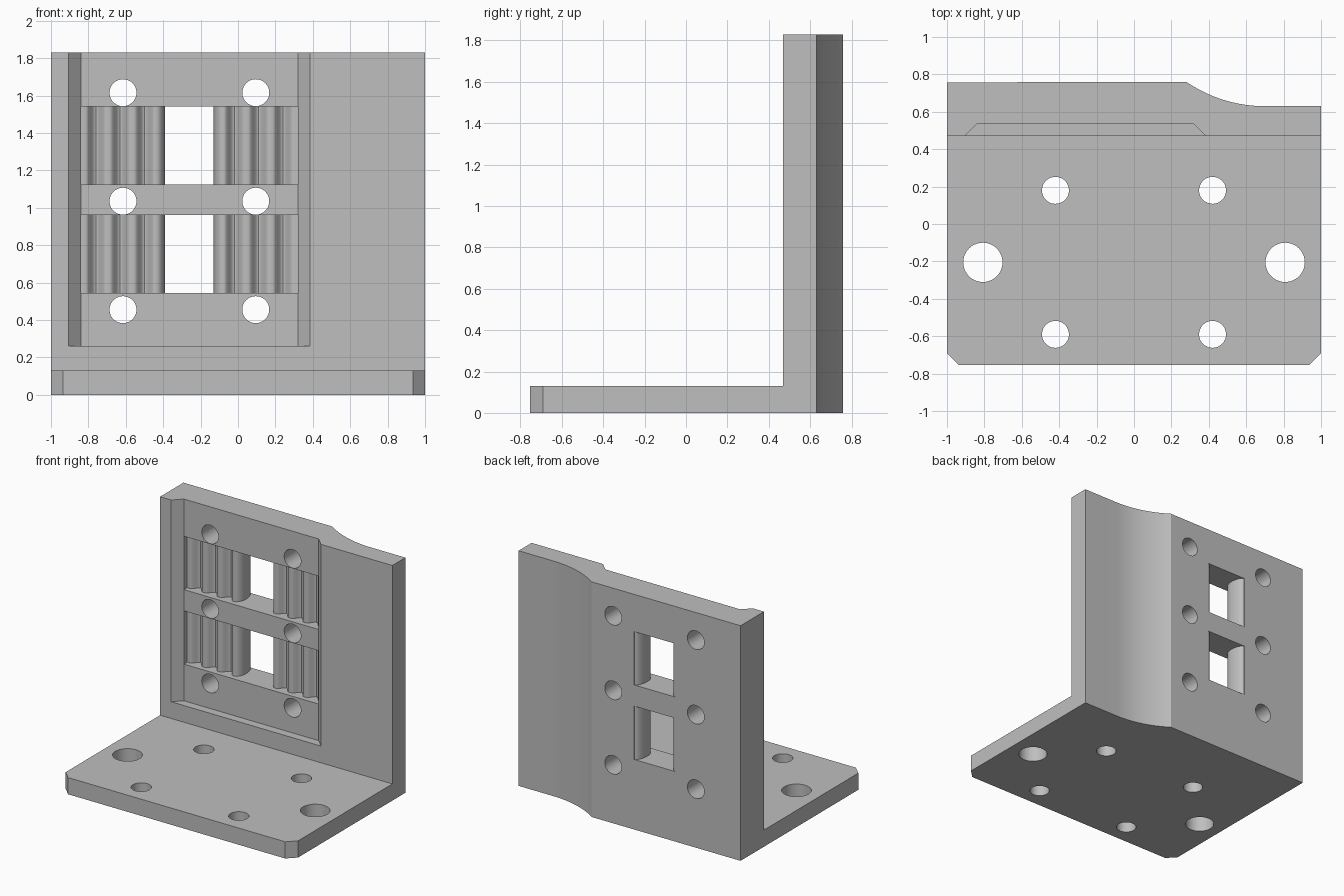
import bpy
import bmesh
from math import sin, cos, pi, radians

cube = bpy.data.objects.get("Cube")
if cube:
    bpy.data.objects.remove(cube, do_unlink=True)

grey = bpy.data.materials.new("plain grey")
grey.use_nodes = True
grey.diffuse_color = (0.52, 0.52, 0.52, 1)
grey.node_tree.nodes["Principled BSDF"].inputs["Base Color"].default_value = (0.52, 0.52, 0.52, 1)


def prism(name, outline, z0, z1):
    """Extrude an outline in plan from z0 up to z1."""
    bm = bmesh.new()
    face = bm.faces.new([bm.verts.new((x, y, z0)) for x, y in outline])
    extruded = bmesh.ops.extrude_face_region(bm, geom=[face])["geom"]
    top = [v for v in extruded if isinstance(v, bmesh.types.BMVert)]
    bmesh.ops.translate(bm, vec=(0, 0, z1 - z0), verts=top)
    bmesh.ops.recalc_face_normals(bm, faces=bm.faces)
    mesh = bpy.data.meshes.new(name)
    bm.to_mesh(mesh)
    bm.free()
    mesh.materials.append(grey)
    obj = bpy.data.objects.new(name, mesh)
    bpy.context.collection.objects.link(obj)
    return obj


def drill(radius, location, along_y=False):
    """Make a round cutter, upright or lying along y."""
    bpy.ops.mesh.primitive_cylinder_add(vertices=48, radius=radius, depth=0.6, location=location,
                                        rotation=(pi / 2 if along_y else 0, 0, 0))
    obj = bpy.context.object
    obj.name = "hole_cutter"
    obj.data.materials.append(grey)
    return obj


def combine(target, tool, operation):
    """Apply a boolean and remove its tool."""
    tool.hide_render = True
    mod = target.modifiers.new("boolean", "BOOLEAN")
    mod.operation = operation
    mod.solver = "EXACT"
    mod.object = tool
    bpy.context.view_layer.objects.active = target
    bpy.ops.object.modifier_apply(modifier=mod.name)
    bpy.data.objects.remove(tool, do_unlink=True)


# Upright wall, thinned on one side by a concave sweep
sweep_r = 0.744
sweep_end = 0.6
sweep = [(0.7 - sweep_r * sin(a), 0.63 + sweep_r * (1 - cos(a)))
         for a in [sweep_end * i / 16 for i in range(17)]]
wall = [(-1, 0.47), (1, 0.47), (1, 0.63)] + sweep + [(-1, 0.757)]
bracket = prism("angle_bracket", wall, 0, 1.83)

# Base plate with clipped front corners
base = prism("base_plate", [(-0.935, -0.755), (0.935, -0.755), (1, -0.69), (1, 0.6),
                            (-1, 0.6), (-1, -0.69)], 0, 0.13)
combine(bracket, base, "UNION")

# Shallow recess with sloping sides, open at the top
recess = prism("recess_cutter", [(-0.935, 0.44), (0.415, 0.44), (0.32, 0.535), (-0.84, 0.535)], 0.26, 2)
combine(bracket, recess, "DIFFERENCE")

# Half outline of a toothed pocket: grooves, then a rounded nose into the through slot
middle = -0.26
floor = 0.575
half = [(0.58, 0.525), (0.58, floor)]
for centre in (0.5, 0.37, 0.24):
    for i in range(-8, 9):
        half.append((centre - 0.055 * i / 8, floor + 0.025 * (1 + cos(pi * i / 8))))
for i in range(1, 9):
    a = pi / 2 * i / 8
    half.append((0.18 - 0.05 * sin(a), floor + 0.08 * (1 - cos(a))))
for i in range(1, 9):
    a = pi / 2 * i / 8
    half.append((0.175 - 0.045 * cos(a), 0.655 + 0.1 * sin(a)))
half.append((0.175, 0.85))
pocket = [(middle - u, y) for u, y in half] + [(middle + u, y) for u, y in reversed(half)]
for z0, z1 in ((0.545, 0.96), (1.125, 1.54)):
    combine(bracket, prism("pocket_cutter", pocket, z0, z1), "DIFFERENCE")

# Screw holes through the wall
for x in (-0.615, 0.095):
    for z in (0.455, 1.035, 1.615):
        combine(bracket, drill(0.072, (x, 0.62, z), True), "DIFFERENCE")

# Small and large mounting holes through the base
for side in (-1, 1):
    for y in (0.18, -0.59):
        combine(bracket, drill(0.072, (side * 0.42, y, 0.06)), "DIFFERENCE")
    combine(bracket, drill(0.105, (side * 0.808, -0.205, 0.06)), "DIFFERENCE")

# Smooth the curved walls and keep the machined edges crisp
bpy.ops.object.select_all(action="DESELECT")
bracket.select_set(True)
bpy.context.view_layer.objects.active = bracket
bpy.ops.object.shade_smooth_by_angle(angle=radians(30))
